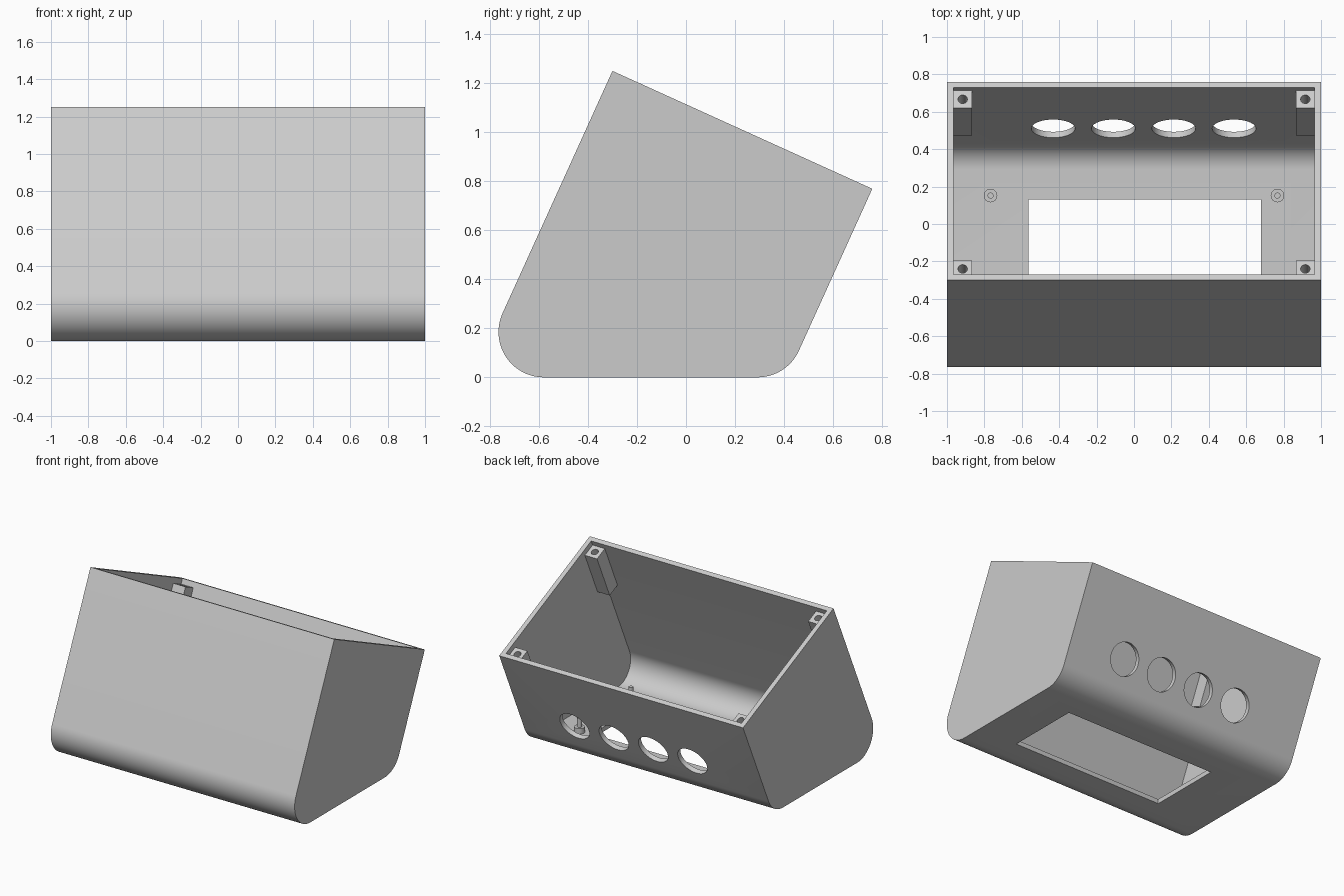
import bpy, bmesh, math
from mathutils import Matrix, Vector

if "Cube" in bpy.data.objects:
    bpy.data.objects.remove(bpy.data.objects["Cube"])

A = math.radians(24.4)            # tilt of the case
T = 0.034                         # wall thickness
R = 0.185                         # outer corner radius
UP = Vector((0, math.sin(A), math.cos(A)))
BACK = Vector((0, math.cos(A), -math.sin(A)))
RIM_FRONT = Vector((0, -0.30, 1.25))
RIM_DEPTH = 1.164
TILT = Matrix.Rotation(-A, 4, 'X')

grey = bpy.data.materials.new("light_grey")
grey.diffuse_color = (0.6, 0.6, 0.6, 1)
grey.use_nodes = True
grey.node_tree.nodes["Principled BSDF"].inputs["Base Color"].default_value = grey.diffuse_color


def finish(name, bm):
    bmesh.ops.recalc_face_normals(bm, faces=bm.faces)
    me = bpy.data.meshes.new(name)
    bm.to_mesh(me)
    bm.free()
    ob = bpy.data.objects.new(name, me)
    bpy.context.collection.objects.link(ob)
    me.materials.append(grey)
    return ob


def prism(name, pts, half):
    bm = bmesh.new()
    f = bm.faces.new([bm.verts.new((-half, y, z)) for y, z in pts])
    ext = bmesh.ops.extrude_face_region(bm, geom=[f])
    vs = [v for v in ext["geom"] if isinstance(v, bmesh.types.BMVert)]
    bmesh.ops.translate(bm, vec=(2 * half, 0, 0), verts=vs)
    return finish(name, bm)


def box(name, size, mat):
    bm = bmesh.new()
    bmesh.ops.create_cube(bm, size=1, matrix=mat @ Matrix.Diagonal((*size, 1)))
    return finish(name, bm)


def cylinder(name, r, h, mat, seg=32):
    bm = bmesh.new()
    bmesh.ops.create_cone(bm, cap_ends=True, segments=seg, radius1=r,
                          radius2=r, depth=h, matrix=mat)
    return finish(name, bm)


def cut(ob, cutter):
    m = ob.modifiers.new("cut", 'BOOLEAN')
    m.operation = 'DIFFERENCE'
    m.solver = 'EXACT'
    m.object = cutter
    bpy.context.view_layer.objects.active = ob
    bpy.ops.object.modifier_apply(modifier=m.name)
    bpy.data.objects.remove(cutter)


def smooth(ob):
    bpy.ops.object.select_all(action='DESELECT')
    ob.select_set(True)
    bpy.context.view_layer.objects.active = ob
    bpy.ops.object.shade_smooth_by_angle(angle=math.radians(30))


def side_profile(inset, raise_top):
    # rounded lower corners, slanted open top
    pts = []
    for cy, a0, a1, n in ((-0.58, 155.6, 270, 20), (0.292, 270, 335.6, 12)):
        for i in range(n + 1):
            a = math.radians(a0 + (a1 - a0) * i / n)
            pts.append((cy + (R - inset) * math.cos(a), R + (R - inset) * math.sin(a)))
    for w in (RIM_DEPTH - inset, inset):
        p = RIM_FRONT + BACK * w + UP * raise_top
        pts.append((p.y, p.z))
    return pts


# Hollow case, open at the slanted top
case = prism("case", side_profile(0, 0), 1.0)
cut(case, prism("cavity", side_profile(T, 0.2), 1.0 - T))

# Rectangular opening in the floor
cut(case, box("floor_cutter", (1.245, 0.55, 0.1),
              Matrix.Translation((0.0575, -0.145, 0.0))))

# Four round holes in the back wall
for x in (-0.432, -0.11, 0.213, 0.535):
    pos = Matrix.Translation((x, 0.527, 0.293))
    cut(case, cylinder("round_cutter", 0.117, 0.16,
                       pos @ TILT @ Matrix.Rotation(math.pi / 2, 4, 'X'), 48))
smooth(case)

# Screw posts in the four upper corners
S, L = 0.1, 0.36
for sx, side in ((-1, "left"), (1, "right")):
    for w, end in ((T + S / 2, "front"), (RIM_DEPTH - T - S / 2, "back")):
        top = RIM_FRONT + BACK * w - UP * 0.04
        top.x = sx * (1 - T - S / 2)
        post = box(f"screw_post_{end}_{side}", (S, S, L),
                   Matrix.Translation(top - UP * L / 2) @ TILT)
        cut(post, cylinder("screw_cutter", 0.025, 0.4,
                           Matrix.Translation(top) @ TILT, 24))
        smooth(post)

# Stepped locating pins on the floor
for sx, side in ((-1, "left"), (1, "right")):
    for y, end in ((-0.45, "front"), (0.152, "back")):
        for part, r, z in (("pin_base", 0.036, 0.075), ("pin_tip", 0.016, 0.14)):
            h = z - T + 0.005
            smooth(cylinder(f"{part}_{end}_{side}", r, h,
                            Matrix.Translation((sx * 0.767, y, z - h / 2)), 24))
